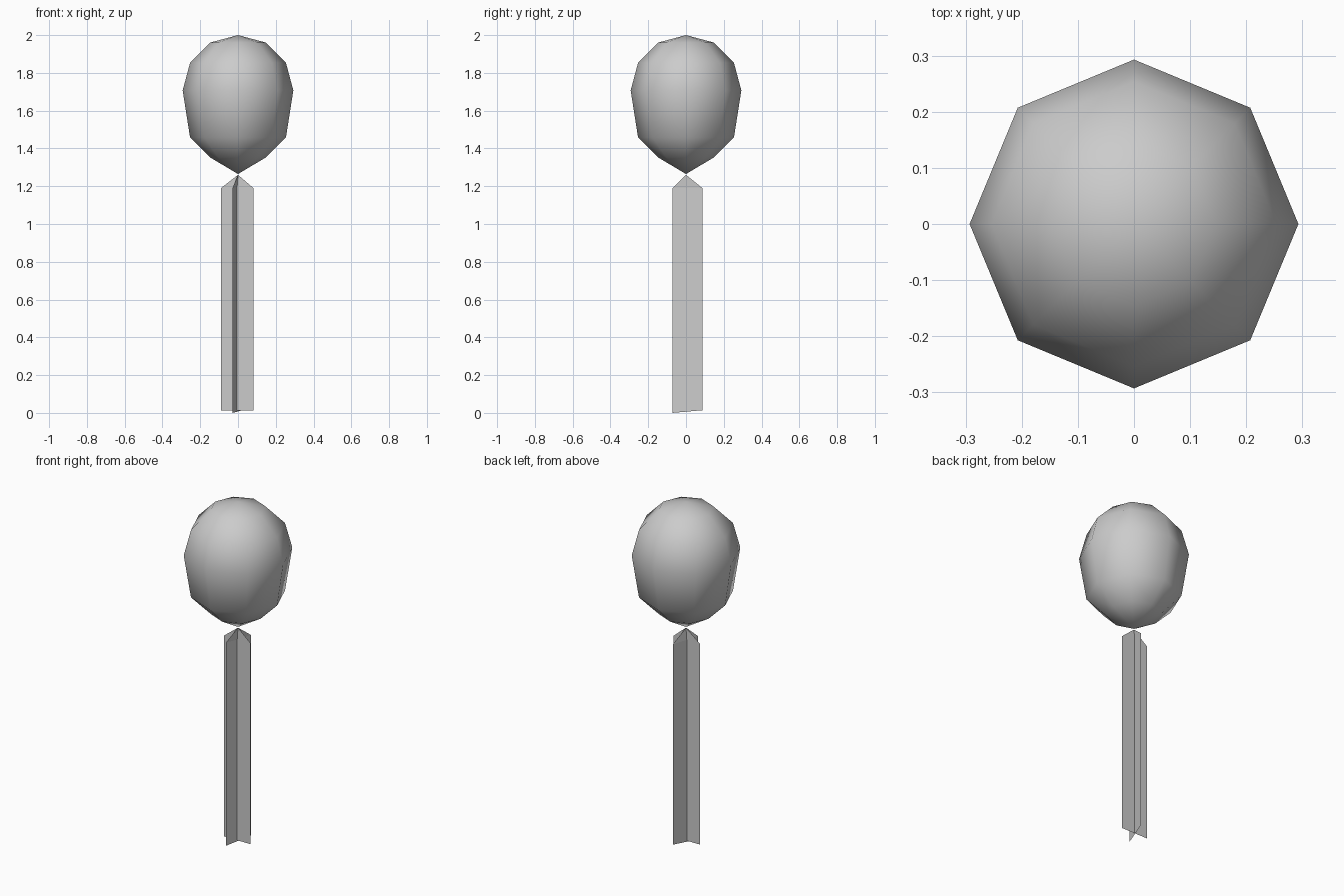
import bpy, bmesh
from math import cos, sin, pi, radians

cube = bpy.data.objects.get("Cube")
if cube:
    bpy.data.objects.remove(cube, do_unlink=True)

grey = bpy.data.materials.new("plain_grey")
grey.use_nodes = True
grey.diffuse_color = (0.6, 0.6, 0.6, 1)
grey.node_tree.nodes["Principled BSDF"].inputs["Base Color"].default_value = (0.6, 0.6, 0.6, 1)


def make_object(name, bm):
    mesh = bpy.data.meshes.new(name)
    bm.to_mesh(mesh)
    bm.free()
    mesh.materials.append(grey)
    obj = bpy.data.objects.new(name, mesh)
    bpy.context.collection.objects.link(obj)
    return obj


# Balloon: eight-sided sphere with its lower half stretched to a point
RADIUS, WIDEST, STRETCH = 0.293, 1.707, {0: 1.0, 1: 1.7, 2: 1.4, 3: 1.51}
bm = bmesh.new()
bmesh.ops.create_uvsphere(bm, u_segments=8, v_segments=6, radius=RADIUS)
for v in bm.verts:
    ring = round(-v.co.z / RADIUS * 2) if v.co.z < -0.01 else 0
    if ring:
        # rings below the middle sit at 30, 60 and 90 degrees
        step = 1 if v.co.z > -0.2 else 2 if v.co.z > -0.28 else 3
        v.co.z *= STRETCH[step]
    v.co.z += WIDEST
balloon = make_object("balloon", bm)
for p in balloon.data.polygons:
    p.use_smooth = True


# Ribbon: two crossed flat strips, each tapering to a point under the balloon
def strip(name, start, end, low_start, low_end):
    shoulder, tip = 1.19, 1.26
    bm = bmesh.new()
    a, b, c, d, e = [bm.verts.new(co) for co in (
        (*start, low_start), (*end, low_end), (*end, shoulder),
        (*start, shoulder), (0, 0, tip))]
    bm.faces.new((a, b, c, d))
    bm.faces.new((d, c, e))
    return make_object(name, bm)


strip("ribbon_wide_strip", (-0.09, 0), (0.082, 0), 0.012, 0.012)
strip("ribbon_cross_strip", (-0.029, -0.072), (0.024, 0.087), 0, 0.014)
